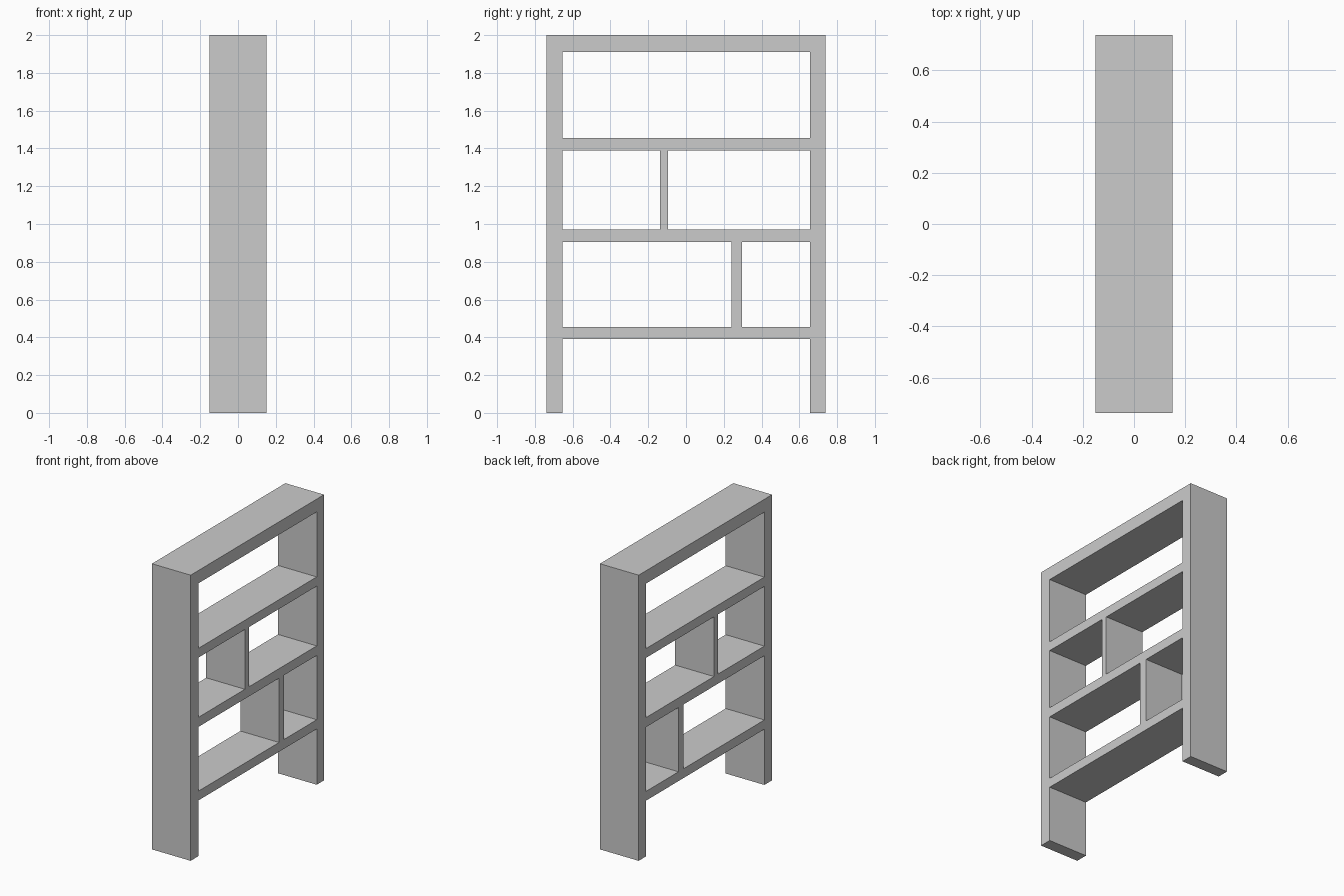
import bpy
import bmesh

if "Cube" in bpy.data.objects:
    bpy.data.objects.remove(bpy.data.objects["Cube"])

HALF_DEPTH = 0.15
LEFT, RIGHT = -0.653, 0.657      # inner faces of the uprights
OUTER = 0.738


def extrude_profile(name, points):
    """Extrude a closed (y, z) outline through the full depth along x."""
    bm = bmesh.new()
    face = bm.faces.new([bm.verts.new((-HALF_DEPTH, y, z)) for y, z in points])
    result = bmesh.ops.extrude_face_region(bm, geom=[face])
    verts = [g for g in result["geom"] if isinstance(g, bmesh.types.BMVert)]
    bmesh.ops.translate(bm, verts=verts, vec=(2 * HALF_DEPTH, 0, 0))
    bmesh.ops.recalc_face_normals(bm, faces=bm.faces)
    mesh = bpy.data.meshes.new(name)
    bm.to_mesh(mesh)
    bm.free()
    obj = bpy.data.objects.new(name, mesh)
    bpy.context.collection.objects.link(obj)
    return obj


def board(name, y0, y1, z0, z1):
    return extrude_profile(name, [(y0, z0), (y1, z0), (y1, z1), (y0, z1)])


# Outer frame: two uprights joined by the top
extrude_profile("outer_frame", [
    (-OUTER, 0), (LEFT, 0), (LEFT, 1.91), (RIGHT, 1.91),
    (RIGHT, 0), (OUTER, 0), (OUTER, 2), (-OUTER, 2)])

# Shelves spanning between the uprights
for name, z0, z1 in (("lower_shelf", 0.39, 0.455),
                     ("middle_shelf", 0.905, 0.972),
                     ("upper_shelf", 1.39, 1.455)):
    board(name, LEFT, RIGHT, z0, z1)

# Vertical dividers between shelves
board("lower_divider", 0.24, 0.297, 0.455, 0.905)
board("upper_divider", -0.138, -0.095, 0.972, 1.39)
